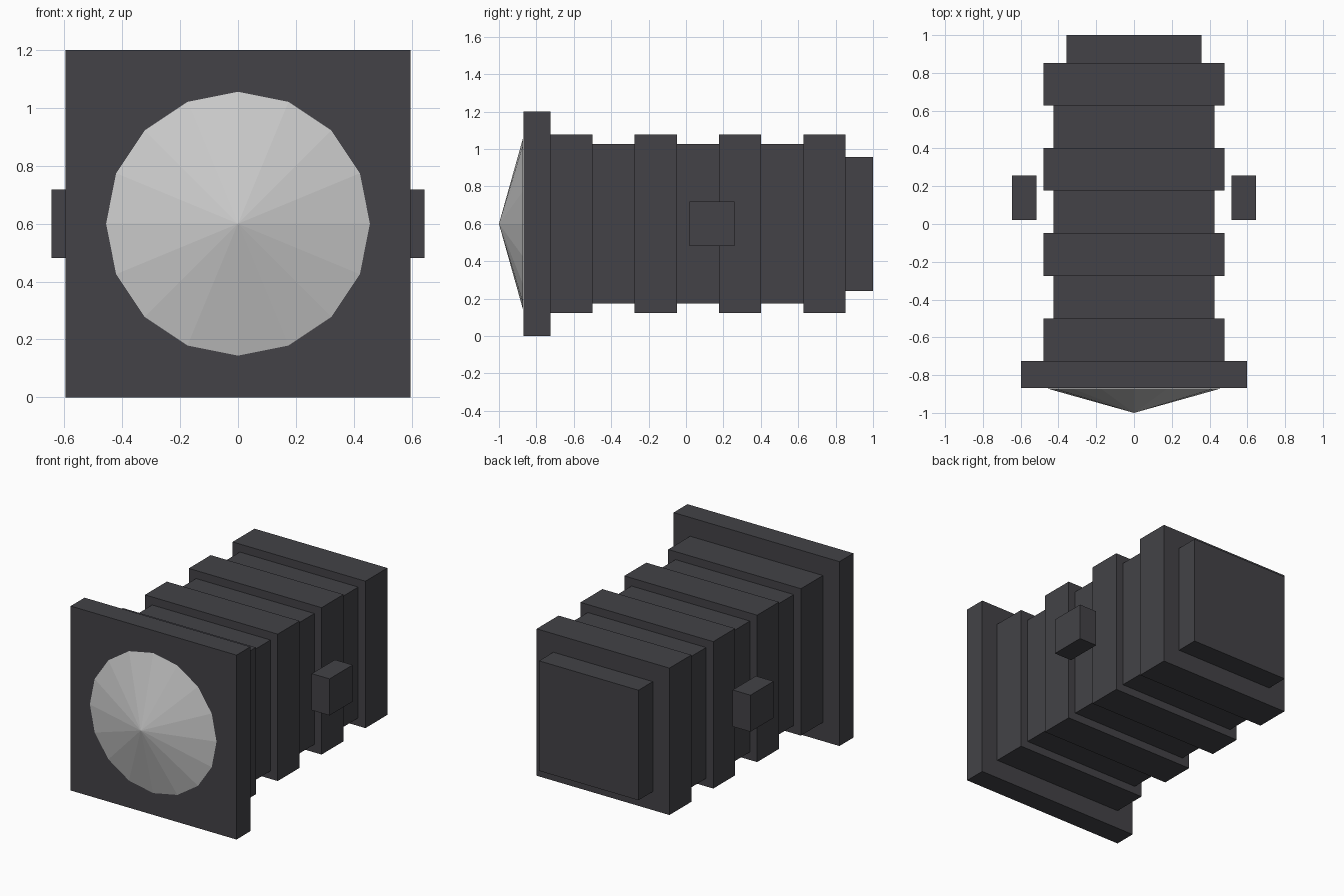
import bpy
import bmesh
import math
from mathutils import Matrix, Vector

cube = bpy.data.objects.get("Cube")
if cube:
    bpy.data.objects.remove(cube, do_unlink=True)

MID_Z = 0.6  # height of the long axis


def make_material(name, colour):
    mat = bpy.data.materials.new(name)
    mat.use_nodes = True
    mat.diffuse_color = colour
    mat.node_tree.nodes["Principled BSDF"].inputs["Base Color"].default_value = colour
    return mat


dark = make_material("dark_grey", (0.056, 0.055, 0.063, 1))
pale = make_material("light_grey", (0.6, 0.6, 0.6, 1))


def add_object(name, bm, mat):
    mesh = bpy.data.meshes.new(name)
    bm.to_mesh(mesh)
    bm.free()
    mesh.materials.append(mat)
    obj = bpy.data.objects.new(name, mesh)
    bpy.context.collection.objects.link(obj)
    return obj


def block(name, half_x, half_z, y0, y1, x=0):
    bm = bmesh.new()
    place = Matrix.Translation(Vector((x, (y0 + y1) / 2, MID_Z)))
    size = Matrix.Diagonal((2 * half_x, y1 - y0, 2 * half_z, 1))
    bmesh.ops.create_cube(bm, size=1, matrix=place @ size)
    return add_object(name, bm, dark)


# Front plate and rear cap
block("front_plate", 0.597, 0.6, -0.868, -0.725)
block("rear_cap", 0.358, 0.358, 0.853, 1.0)

# Ribbed body: alternating wide and narrow sections
start, end, count = -0.725, 0.853, 7
step = (end - start) / count
for i in range(count):
    y = start + i * step
    kind, half = ("wide_rib", 0.478) if i % 2 == 0 else ("narrow_section", 0.426)
    block(f"{kind}_{i // 2 + 1}", half, half, y, y + step)

# Floating side blocks
for side, sign in (("left", 1), ("right", -1)):
    block(f"{side}_side_block", 0.064, 0.119, 0.02, 0.258, x=sign * 0.581)

# Faceted cone on the front plate, pointing forward
bm = bmesh.new()
depth = 0.128
bmesh.ops.create_cone(
    bm, cap_ends=True, segments=16, radius1=0.456, radius2=0, depth=depth,
    matrix=Matrix.Translation((0, -1 + depth / 2, MID_Z)) @ Matrix.Rotation(math.pi / 2, 4, "X"))
bmesh.ops.remove_doubles(bm, verts=bm.verts, dist=0.0001)
add_object("front_cone", bm, pale)
